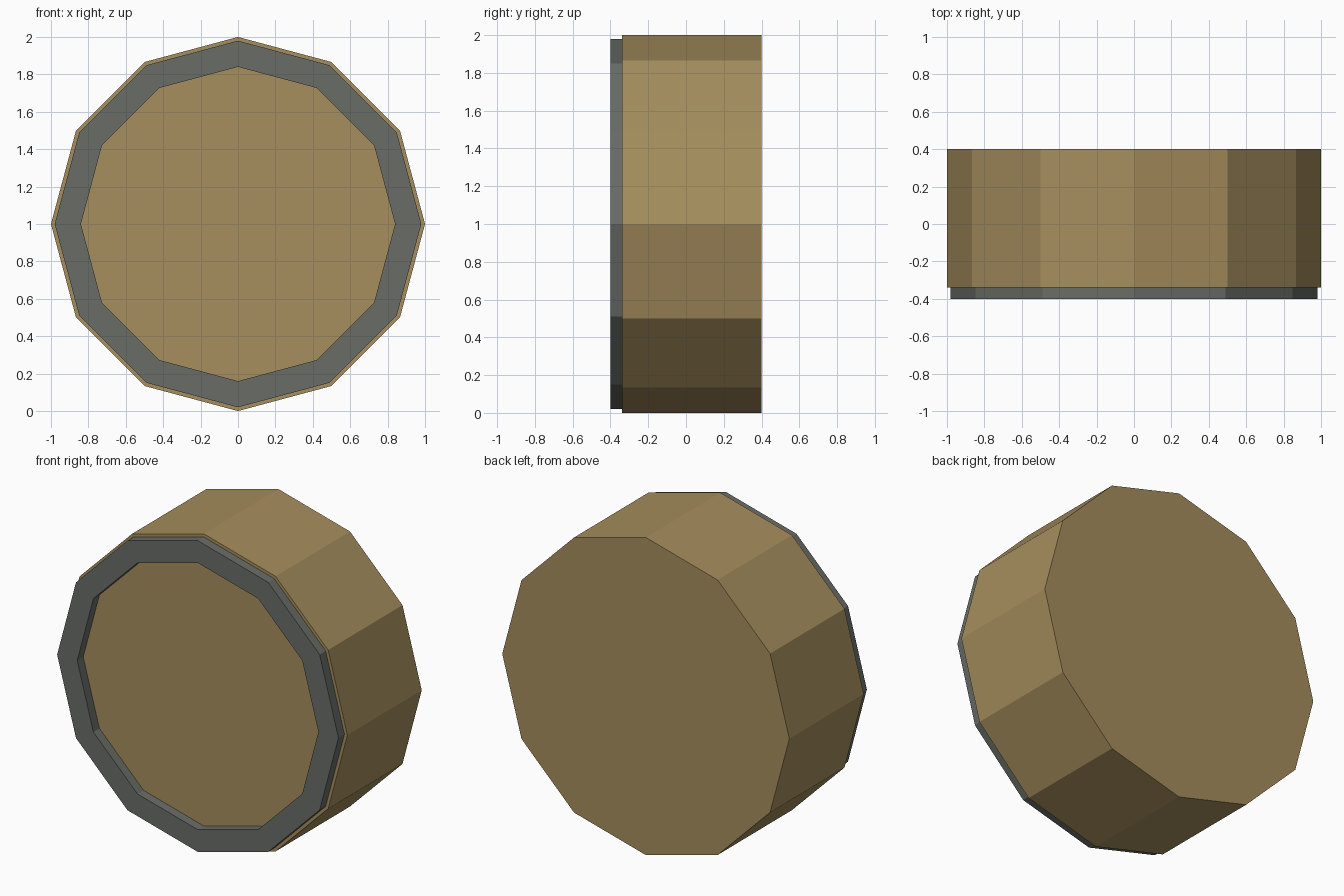
import bpy, bmesh, math

if "Cube" in bpy.data.objects:
    bpy.data.objects.remove(bpy.data.objects["Cube"])

SIDES = 12


def material(name, rgb):
    m = bpy.data.materials.new(name)
    m.diffuse_color = (*rgb, 1)
    m.use_nodes = True
    m.node_tree.nodes["Principled BSDF"].inputs["Base Color"].default_value = m.diffuse_color
    return m


def lathe(name, profile, mat, closed=False):
    """Spin (radius, y) points about the y axis through z = 1; open ends are capped."""
    bm = bmesh.new()
    rings = []
    for r, y in profile:
        rings.append([bm.verts.new((r * math.cos(a), y, 1 + r * math.sin(a)))
                      for a in (2 * math.pi * i / SIDES for i in range(SIDES))])
    pairs = list(zip(rings, rings[1:] + rings[:1])) if closed else list(zip(rings, rings[1:]))
    for a, b in pairs:
        for i in range(SIDES):
            j = (i + 1) % SIDES
            bm.faces.new((a[i], a[j], b[j], b[i]))
    if not closed:
        bm.faces.new(rings[0])
        bm.faces.new(rings[-1])
    bmesh.ops.recalc_face_normals(bm, faces=bm.faces)
    mesh = bpy.data.meshes.new(name)
    bm.to_mesh(mesh)
    bm.free()
    mesh.materials.append(mat)
    obj = bpy.data.objects.new(name, mesh)
    bpy.context.collection.objects.link(obj)
    return obj


tan = material("tan", (0.38, 0.27, 0.11))
grey = material("dark grey", (0.138, 0.15, 0.133))

# Twelve-sided drum body
lathe("drum_body", [(1.0, -0.34), (1.0, 0.40)], tan)

# Raised rim on the front face
lathe("front_rim", [(0.98, -0.34), (0.98, -0.40), (0.84, -0.40), (0.84, -0.34)], grey, closed=True)
